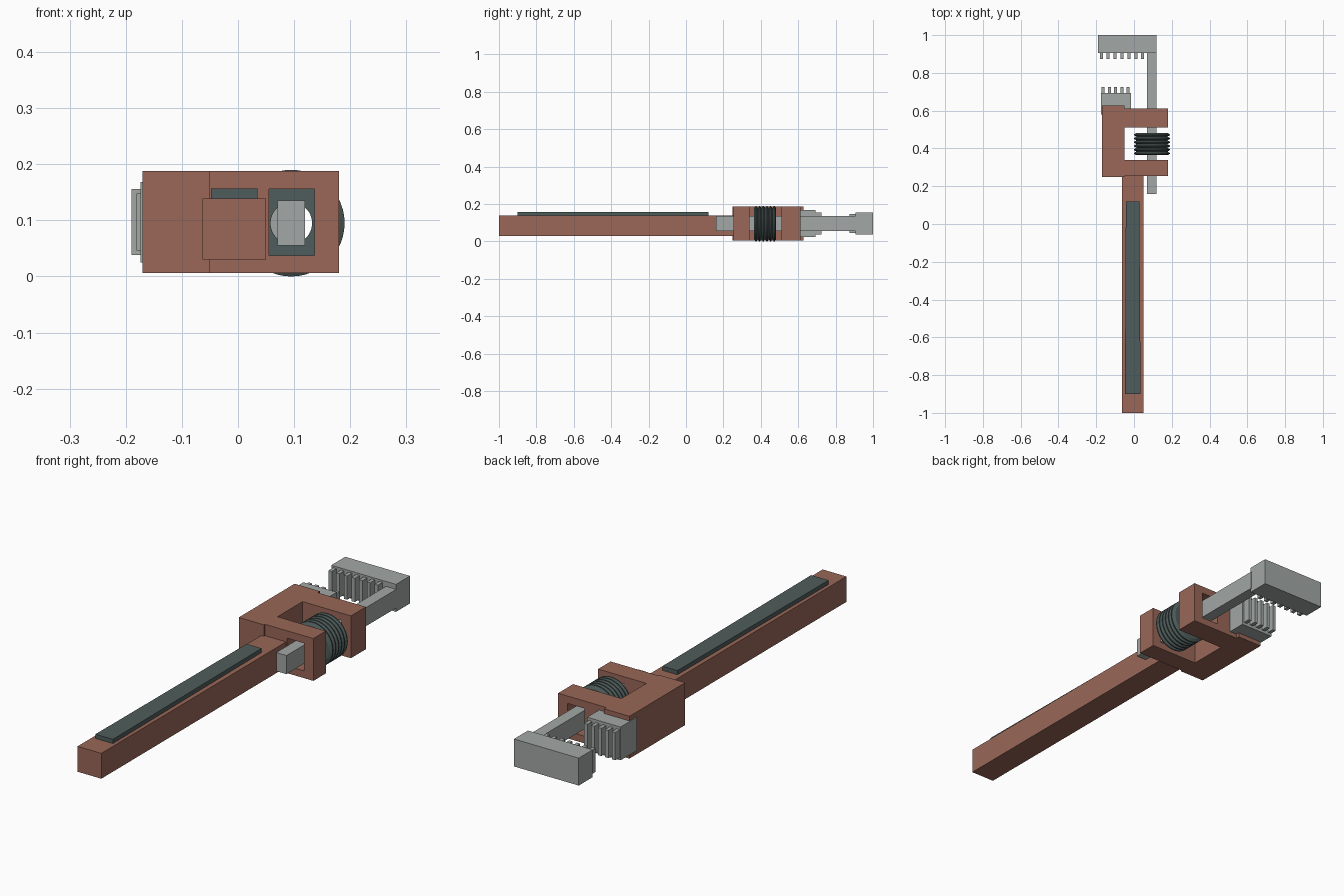
import bpy, bmesh, math

if "Cube" in bpy.data.objects:
    bpy.data.objects.remove(bpy.data.objects["Cube"])


def material(name, rgb):
    m = bpy.data.materials.new(name)
    m.diffuse_color = (*rgb, 1)
    m.use_nodes = True
    m.node_tree.nodes["Principled BSDF"].inputs["Base Color"].default_value = m.diffuse_color
    return m


BROWN = material("brown_body", (0.32, 0.135, 0.097))
STEEL = material("light_steel", (0.36, 0.39, 0.375))
DARK = material("dark_grey_green", (0.078, 0.11, 0.106))


def finish(name, bm, mat):
    bmesh.ops.recalc_face_normals(bm, faces=bm.faces)
    me = bpy.data.meshes.new(name)
    bm.to_mesh(me)
    bm.free()
    ob = bpy.data.objects.new(name, me)
    bpy.context.collection.objects.link(ob)
    if mat:
        me.materials.append(mat)
    return ob


def prism(name, outline, z0, z1, mat):
    """Extrude an xy outline from z0 to z1."""
    bm = bmesh.new()
    face = bm.faces.new([bm.verts.new((x, y, z0)) for x, y in outline])
    top = bmesh.ops.extrude_face_region(bm, geom=[face])["geom"]
    verts = [v for v in top if isinstance(v, bmesh.types.BMVert)]
    bmesh.ops.translate(bm, verts=verts, vec=(0, 0, z1 - z0))
    return finish(name, bm, mat)


def box(name, x0, x1, y0, y1, z0, z1, mat):
    return prism(name, [(x0, y0), (x1, y0), (x1, y1), (x0, y1)], z0, z1, mat)


# Handle with raised grip strip
box("handle", -0.063, 0.05, -1.0, 0.26, 0.03, 0.139, BROWN)
prism("grip_strip", [(-0.048, -0.9), (0.035, -0.9), (0.028, 0.12), (-0.043, 0.12)],
      0.13, 0.157, DARK)

# C-shaped housing with a square channel through both arms
housing = prism("housing", [(-0.17, 0.248), (-0.05, 0.248), (-0.05, 0.255), (0.18, 0.255),
                            (0.18, 0.34), (-0.05, 0.34), (-0.05, 0.51), (0.18, 0.51),
                            (0.18, 0.612), (-0.05, 0.612), (-0.05, 0.627), (-0.17, 0.627)],
                0.006, 0.188, BROWN)
cutter = box("channel_cutter", 0.055, 0.136, 0.2, 0.7, 0.037, 0.156, None)
cutter.hide_render = True
cutter.hide_viewport = True
cut = housing.modifiers.new("channel", "BOOLEAN")
cut.operation = "DIFFERENCE"
cut.solver = "EXACT"
cut.object = cutter

# Fixed jaw and its teeth
box("fixed_jaw", -0.174, -0.015, 0.58, 0.693, 0.025, 0.168, STEEL)
for i in range(5):
    x = -0.163 + i * 0.033
    box(f"fixed_jaw_tooth_{i + 1}", x - 0.008, x + 0.008, 0.685, 0.725, 0.037, 0.156, STEEL)

# Sliding jaw, its shaft and teeth
box("sliding_shaft", 0.07, 0.119, 0.16, 0.91, 0.055, 0.135, STEEL)
box("sliding_jaw", -0.19, 0.118, 0.905, 1.0, 0.038, 0.156, STEEL)
for i in range(7):
    x = -0.173 + i * 0.0365
    box(f"sliding_jaw_tooth_{i + 1}", x - 0.008, x + 0.008, 0.873, 0.91, 0.046, 0.148, STEEL)

# Ridged adjusting nut, turned around the shaft axis
RIDGES, Y0, Y1, SIDES = 6, 0.364, 0.482, 48
pitch = (Y1 - Y0) / RIDGES
profile = [(0.037, Y0)]
for i in range(RIDGES):
    y = Y0 + i * pitch
    profile += [(0.082, y), (0.095, y + 0.38 * pitch), (0.095, y + 0.62 * pitch)]
profile += [(0.082, Y1), (0.037, Y1)]
bm = bmesh.new()
rings = []
for s in range(SIDES):
    a = 2 * math.pi * s / SIDES
    rings.append([bm.verts.new((0.095 + r * math.cos(a), y, 0.095 + r * math.sin(a)))
                  for r, y in profile])
n = len(profile)
for s in range(SIDES):
    a, b = rings[s], rings[(s + 1) % SIDES]
    for k in range(n):
        j = (k + 1) % n
        bm.faces.new((a[k], a[j], b[j], b[k]))
nut = finish("adjusting_nut", bm, DARK)
bpy.context.view_layer.objects.active = nut
nut.select_set(True)
bpy.ops.object.shade_smooth_by_angle(angle=math.radians(25))
